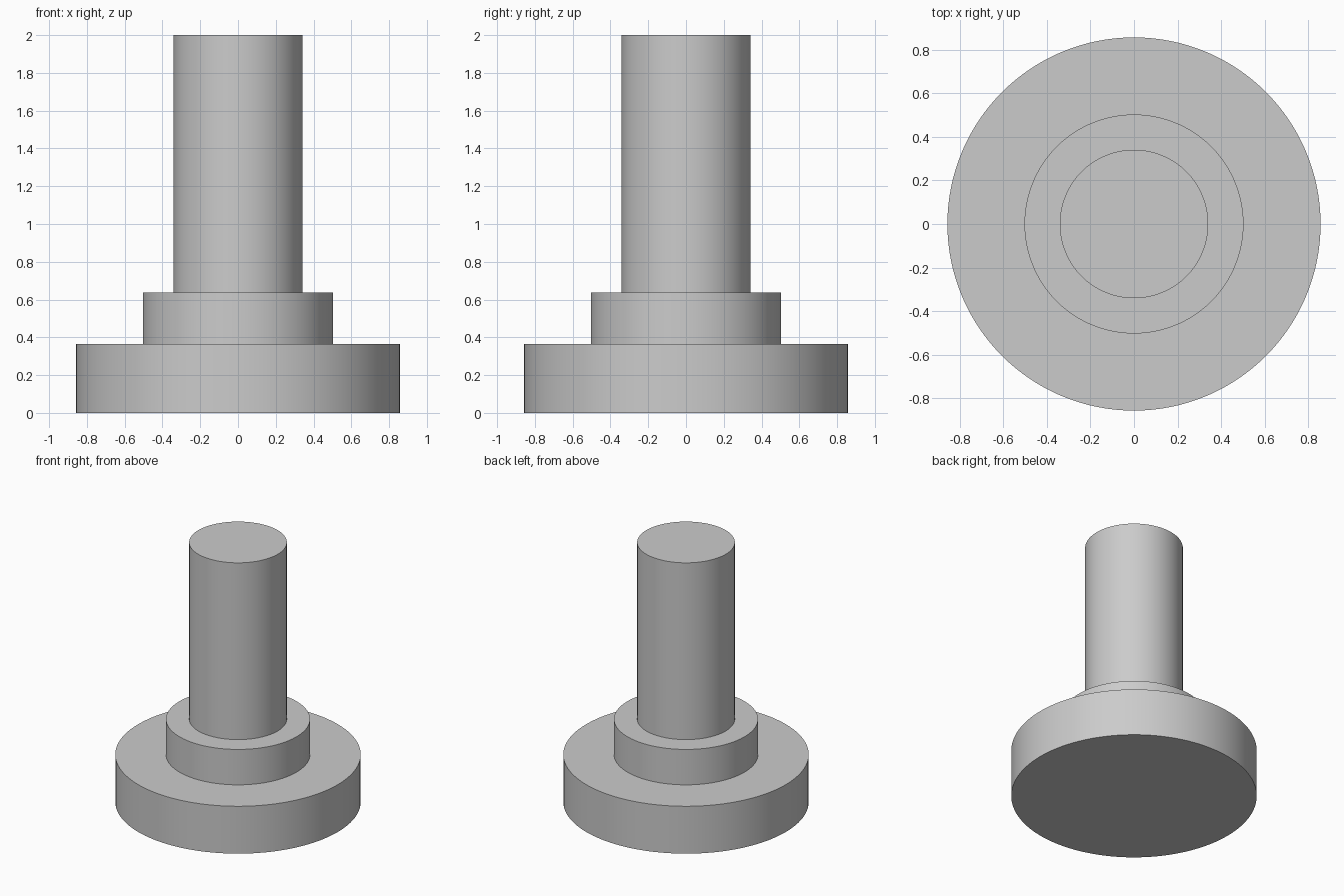
import bpy
import bmesh
import math

SEGMENTS = 128

cube = bpy.data.objects.get("Cube")
if cube:
    bpy.data.objects.remove(cube, do_unlink=True)

# Plain grey metal
grey = bpy.data.materials.new("grey_metal")
grey.use_nodes = True
colour = (0.6, 0.6, 0.6, 1.0)
grey.diffuse_color = colour
grey.node_tree.nodes["Principled BSDF"].inputs["Base Color"].default_value = colour

# Half profile (radius, height): wide base, collar, shaft
profile = [
    (0.857, 0.0), (0.857, 0.365),
    (0.503, 0.365), (0.503, 0.638),
    (0.341, 0.638), (0.341, 2.0),
]


def lathe(name, points, material):
    """Turn a profile about z into one closed solid."""
    bm = bmesh.new()
    rings = []
    for radius, z in points:
        angles = [math.tau * i / SEGMENTS for i in range(SEGMENTS)]
        rings.append([bm.verts.new((radius * math.cos(a), radius * math.sin(a), z))
                      for a in angles])
    for low, high in zip(rings, rings[1:]):
        for i in range(SEGMENTS):
            j = (i + 1) % SEGMENTS
            bm.faces.new((low[i], low[j], high[j], high[i]))
    bm.faces.new(rings[0][::-1])
    bm.faces.new(rings[-1])
    bmesh.ops.recalc_face_normals(bm, faces=bm.faces)
    mesh = bpy.data.meshes.new(name)
    bm.to_mesh(mesh)
    bm.free()
    mesh.materials.append(material)
    obj = bpy.data.objects.new(name, mesh)
    bpy.context.collection.objects.link(obj)
    return obj


# Stepped shaft with its flange base, smooth sides and crisp steps
shaft = lathe("stepped_flange_shaft", profile, grey)
bpy.ops.object.select_all(action="DESELECT")
shaft.select_set(True)
bpy.context.view_layer.objects.active = shaft
bpy.ops.object.shade_smooth_by_angle(angle=math.radians(30))
